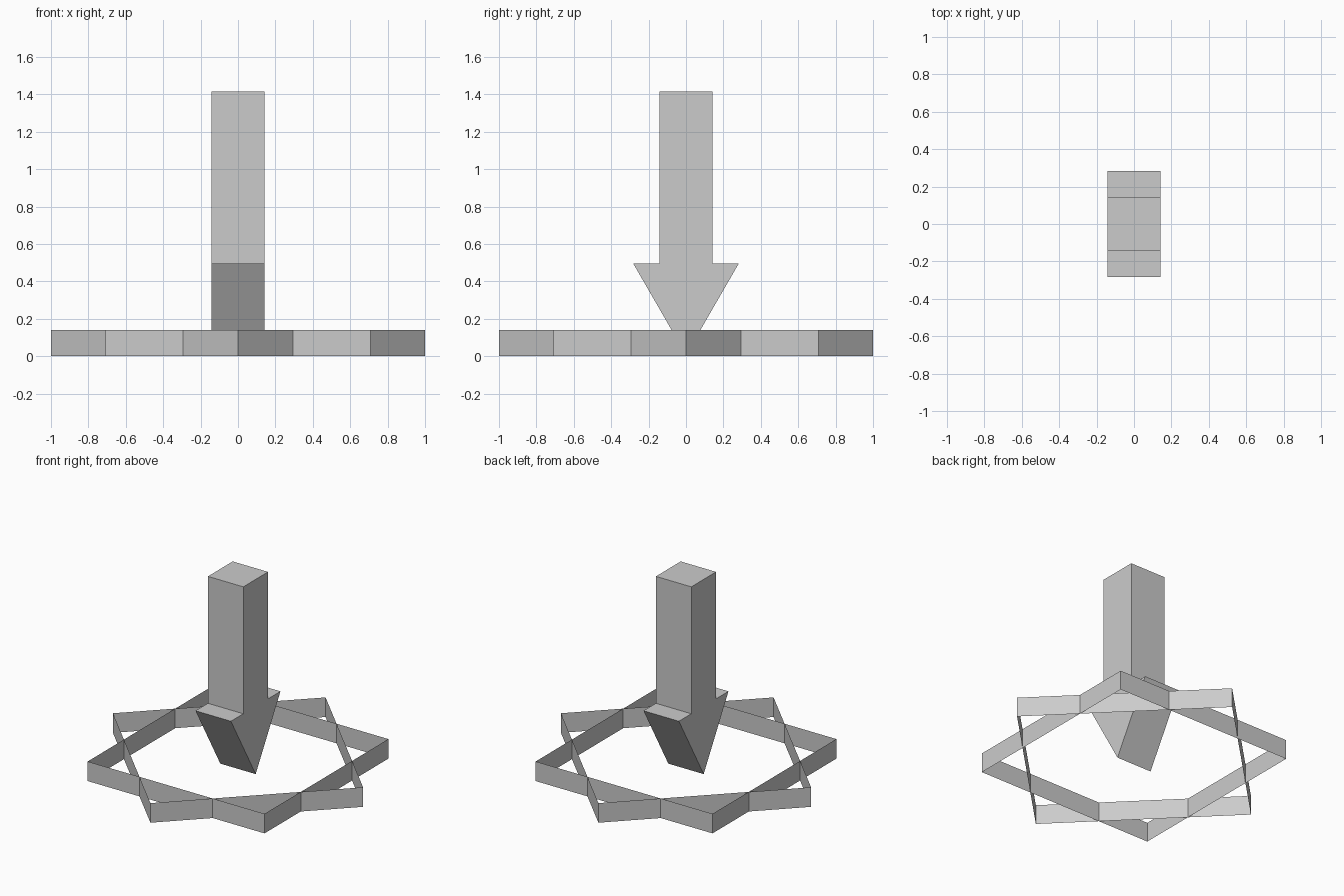
import bpy, bmesh, math

if "Cube" in bpy.data.objects:
    bpy.data.objects.remove(bpy.data.objects["Cube"])

grey = bpy.data.materials.new("plain grey")
grey.diffuse_color = (0.6, 0.6, 0.6, 1)
grey.use_nodes = True
grey.node_tree.nodes["Principled BSDF"].inputs["Base Color"].default_value = grey.diffuse_color

H = math.sqrt(2) / 10  # half width of the shaft, also wall height


def finish(name, bm):
    mesh = bpy.data.meshes.new(name)
    bm.normal_update()
    bm.to_mesh(mesh)
    bm.free()
    mesh.materials.append(grey)
    obj = bpy.data.objects.new(name, mesh)
    bpy.context.collection.objects.link(obj)
    return obj


def square_band(name, start):
    """Open square of thin upright walls, corners on a unit circle."""
    bm = bmesh.new()
    angles = [start + i * math.pi / 2 for i in range(4)]
    low, high = [[bm.verts.new((math.cos(a), math.sin(a), z)) for a in angles]
                 for z in (0, H)]
    for i in range(4):
        j = (i + 1) % 4
        bm.faces.new((low[i], low[j], high[j], high[i]))
    return finish(name, bm)


# Two crossed square bands forming an eight-pointed star
square_band("diamond_band", 0)
square_band("straight_band", math.pi / 4)

# Downward arrow: half profile mirrored in y, extruded along x
shoulder, top = 0.497, 10 * H
tip = shoulder - 2 * H * math.sqrt(3)
half = [(2 * H, shoulder), (H, shoulder), (H, top)]
profile = [(0, tip)] + half + [(-y, z) for y, z in reversed(half)]
bm = bmesh.new()
face = bm.faces.new([bm.verts.new((-H, y, z)) for y, z in profile])
ext = bmesh.ops.extrude_face_region(bm, geom=[face], use_keep_orig=True)
bmesh.ops.translate(bm, vec=(2 * H, 0, 0),
                    verts=[v for v in ext["geom"] if isinstance(v, bmesh.types.BMVert)])
bmesh.ops.recalc_face_normals(bm, faces=bm.faces)
finish("down_arrow", bm)
